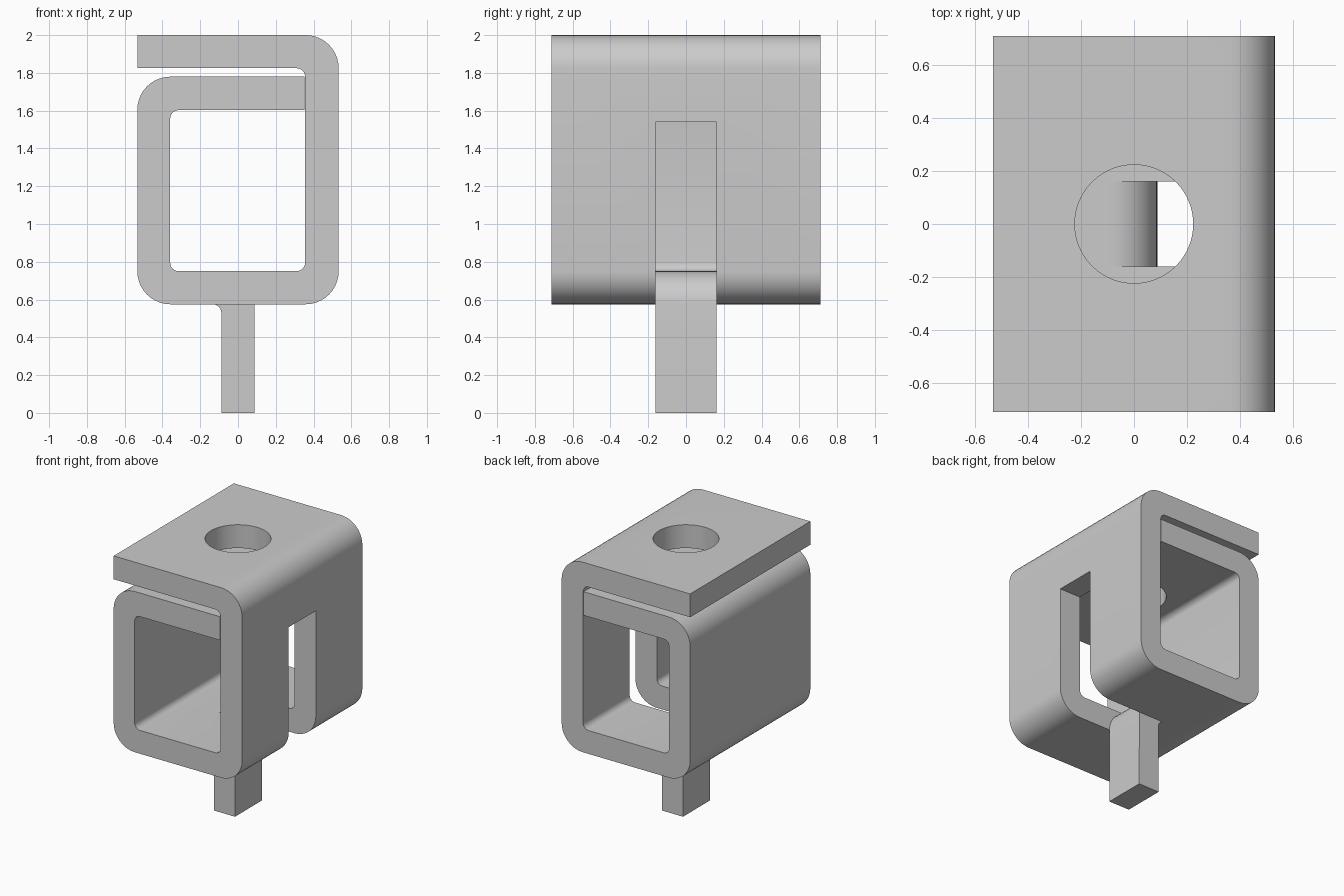
import bpy
import bmesh
from math import cos, sin, radians

cube = bpy.data.objects.get("Cube")
if cube:
    bpy.data.objects.remove(cube, do_unlink=True)

steel = bpy.data.materials.new("plain_grey_steel")
steel.use_nodes = True
GREY = (0.6, 0.6, 0.6, 1)
steel.diffuse_color = GREY
steel.node_tree.nodes["Principled BSDF"].inputs["Base Color"].default_value = GREY

# Main dimensions of the bent sheet
W, WALL = 0.533, 0.355           # outer and inner half width
DEPTH, TAB = 0.712, 0.161        # half depths of the cage and the tab
FLOOR, FLOOR_TOP = 0.575, 0.75
R_OUT, R_IN = 0.175, 0.045       # bend radii
SLOT_TOP = 1.54
TAB_X = 0.088                    # half thickness of the tab
TAB_ROOT = -TAB_X - R_IN
HOLE_R = 0.224


def arc(cx, cz, r, start, end, steps=10):
    angles = [radians(start + (end - start) * i / steps) for i in range(steps + 1)]
    return [(cx + r * cos(a), cz + r * sin(a)) for a in angles]


def extrude_profile(name, points, half):
    """Extrude an x-z outline symmetrically along y."""
    bm = bmesh.new()
    face = bm.faces.new([bm.verts.new((x, -half, z)) for x, z in points])
    moved = bmesh.ops.extrude_face_region(bm, geom=[face])["geom"]
    verts = [v for v in moved if isinstance(v, bmesh.types.BMVert)]
    bmesh.ops.translate(bm, verts=verts, vec=(0, 2 * half, 0))
    bmesh.ops.recalc_face_normals(bm, faces=bm.faces)
    mesh = bpy.data.meshes.new(name)
    bm.to_mesh(mesh)
    bm.free()
    mesh.materials.append(steel)
    obj = bpy.data.objects.new(name, mesh)
    bpy.context.collection.objects.link(obj)
    return obj


def activate(obj):
    bpy.ops.object.select_all(action="DESELECT")
    obj.select_set(True)
    bpy.context.view_layer.objects.active = obj


def cut(obj, cutter):
    activate(obj)
    mod = obj.modifiers.new("cut", "BOOLEAN")
    mod.operation = "DIFFERENCE"
    mod.solver = "EXACT"
    mod.object = cutter
    bpy.ops.object.modifier_apply(modifier=mod.name)
    bpy.data.objects.remove(cutter, do_unlink=True)


# Cage: one strip wrapped from the top plate round to the inner plate
TOP, TOP_UNDER, LAP, LAP_UNDER = 2.0, 1.825, 1.78, 1.603
outline = [(-W, TOP)]
outline += arc(W - R_OUT, TOP - R_OUT, R_OUT, 90, 0)
outline += arc(W - R_OUT, FLOOR + R_OUT, R_OUT, 0, -90)
outline += arc(-W + R_OUT, FLOOR + R_OUT, R_OUT, 270, 180)
outline += arc(-W + R_OUT, LAP - R_OUT, R_OUT, 180, 90)
outline += [(WALL - 0.004, LAP), (WALL - 0.004, LAP_UNDER)]
outline += arc(-WALL - 0.004 + R_IN, LAP_UNDER - R_IN, R_IN, 90, 180, 6)
outline += arc(-WALL - 0.004 + R_IN, FLOOR_TOP + R_IN, R_IN, 180, 270, 6)
outline += arc(WALL - R_IN, FLOOR_TOP + R_IN, R_IN, -90, 0, 6)
outline += arc(WALL - R_IN, TOP_UNDER - R_IN, R_IN, 0, 90, 6)
outline += [(-W, TOP_UNDER)]
cage = extrude_profile("clamp_cage", outline, DEPTH)

# Slot left in the wall and floor where the tab is bent out
slot = extrude_profile("slot_cutter", [(TAB_ROOT, 0.4), (1, 0.4), (1, SLOT_TOP),
                                       (TAB_ROOT, SLOT_TOP)], TAB)
cut(cage, slot)

# Screw hole through both top plates
bpy.ops.mesh.primitive_cylinder_add(vertices=64, radius=HOLE_R, depth=0.7,
                                    location=(0, 0, 1.9))
hole = bpy.context.object
hole.data.materials.append(steel)
cut(cage, hole)

# Tab bent down from the floor
tab_outline = [(TAB_ROOT, FLOOR_TOP), (TAB_ROOT, FLOOR)]
tab_outline += arc(TAB_ROOT, FLOOR - R_IN, R_IN, 90, 0, 6)[1:]
tab_outline += [(-TAB_X, 0), (TAB_X, 0)]
tab_outline += arc(-TAB_X, FLOOR, R_OUT, 0, 90)
tab = extrude_profile("solder_tab", tab_outline, TAB)

for part in (cage, tab):
    activate(part)
    bpy.ops.object.shade_smooth_by_angle(angle=radians(30))
